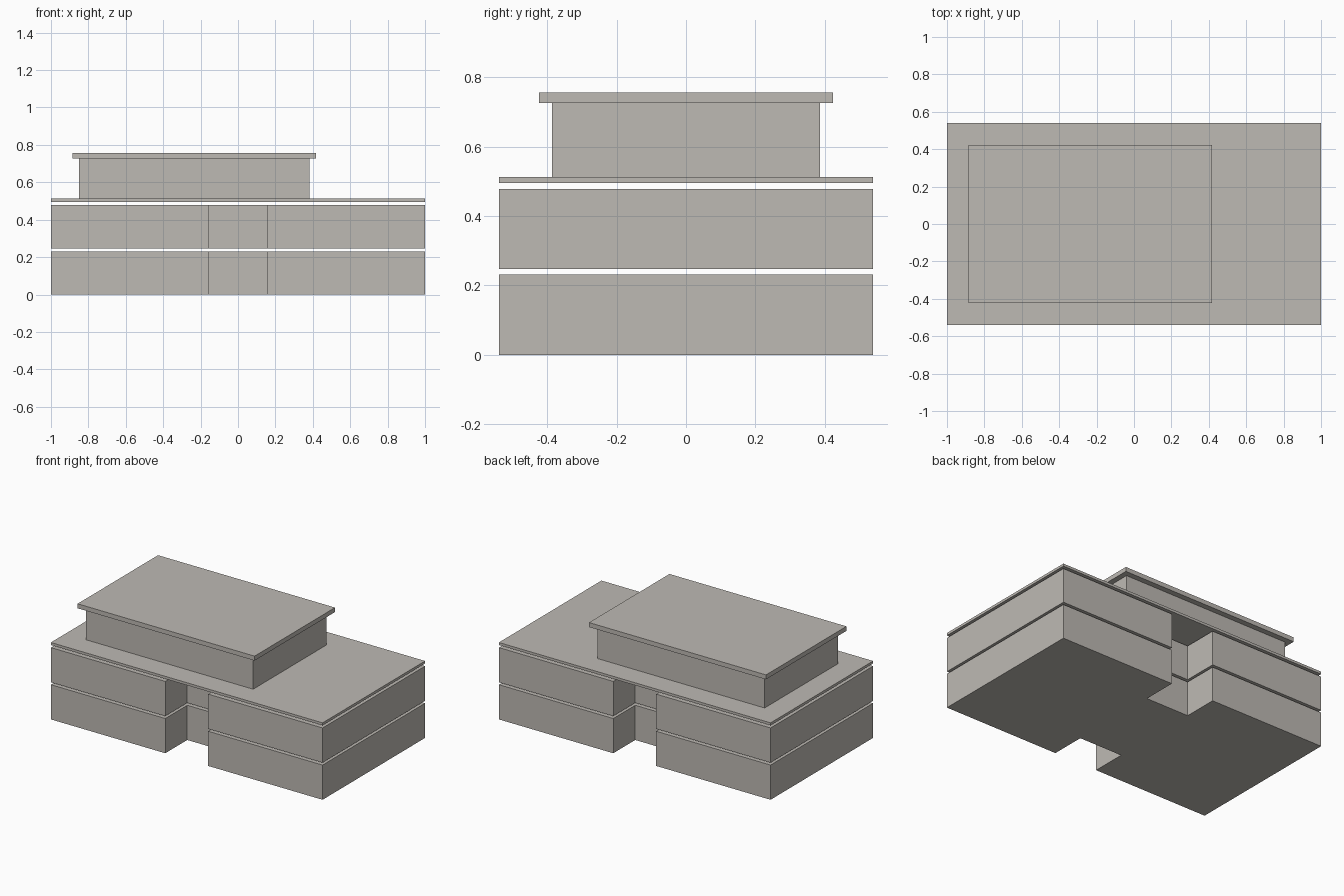
import bpy
import bmesh

if "Cube" in bpy.data.objects:
    bpy.data.objects.remove(bpy.data.objects["Cube"], do_unlink=True)

# One pale warm grey for the whole building
COLOUR = (0.515, 0.491, 0.456, 1.0)
stone = bpy.data.materials.new("warm_grey")
stone.use_nodes = True
stone.diffuse_color = COLOUR
stone.node_tree.nodes["Principled BSDF"].inputs["Base Color"].default_value = COLOUR

HALF_X, HALF_Y = 1.0, 0.539      # main footprint
NOTCH_X, NOTCH_Y = 0.158, 0.308  # recessed middle bay, front and back


def extrude_outline(name, outline, bottom, top):
    """Extrude a flat outline straight up between two heights."""
    bm = bmesh.new()
    face = bm.faces.new([bm.verts.new((x, y, bottom)) for x, y in outline])
    result = bmesh.ops.extrude_face_region(bm, geom=[face], use_keep_orig=True)
    raised = [v for v in result["geom"] if isinstance(v, bmesh.types.BMVert)]
    bmesh.ops.translate(bm, verts=raised, vec=(0, 0, top - bottom))
    bmesh.ops.recalc_face_normals(bm, faces=bm.faces)
    mesh = bpy.data.meshes.new(name)
    bm.to_mesh(mesh)
    bm.free()
    mesh.materials.append(stone)
    obj = bpy.data.objects.new(name, mesh)
    bpy.context.collection.objects.link(obj)
    return obj


def rectangle(x0, x1, half_y):
    return [(x0, -half_y), (x1, -half_y), (x1, half_y), (x0, half_y)]


# H-shaped floor plan: the front half, then the same turned half way round
front = [(-HALF_X, -HALF_Y), (-NOTCH_X, -HALF_Y), (-NOTCH_X, -NOTCH_Y),
         (NOTCH_X, -NOTCH_Y), (NOTCH_X, -HALF_Y), (HALF_X, -HALF_Y)]
plan = front + [(-x, -y) for x, y in front]

# Two storeys with an open gap between them
extrude_outline("ground_floor", plan, 0.0, 0.231)
extrude_outline("upper_floor", plan, 0.247, 0.478)

# Flat roof slab, then the offset top room with its overhanging cap
extrude_outline("roof_slab", rectangle(-HALF_X, HALF_X, HALF_Y), 0.495, 0.512)
extrude_outline("top_room", rectangle(-0.849, 0.382, 0.386), 0.512, 0.726)
extrude_outline("top_room_roof", rectangle(-0.885, 0.418, 0.423), 0.726, 0.756)
